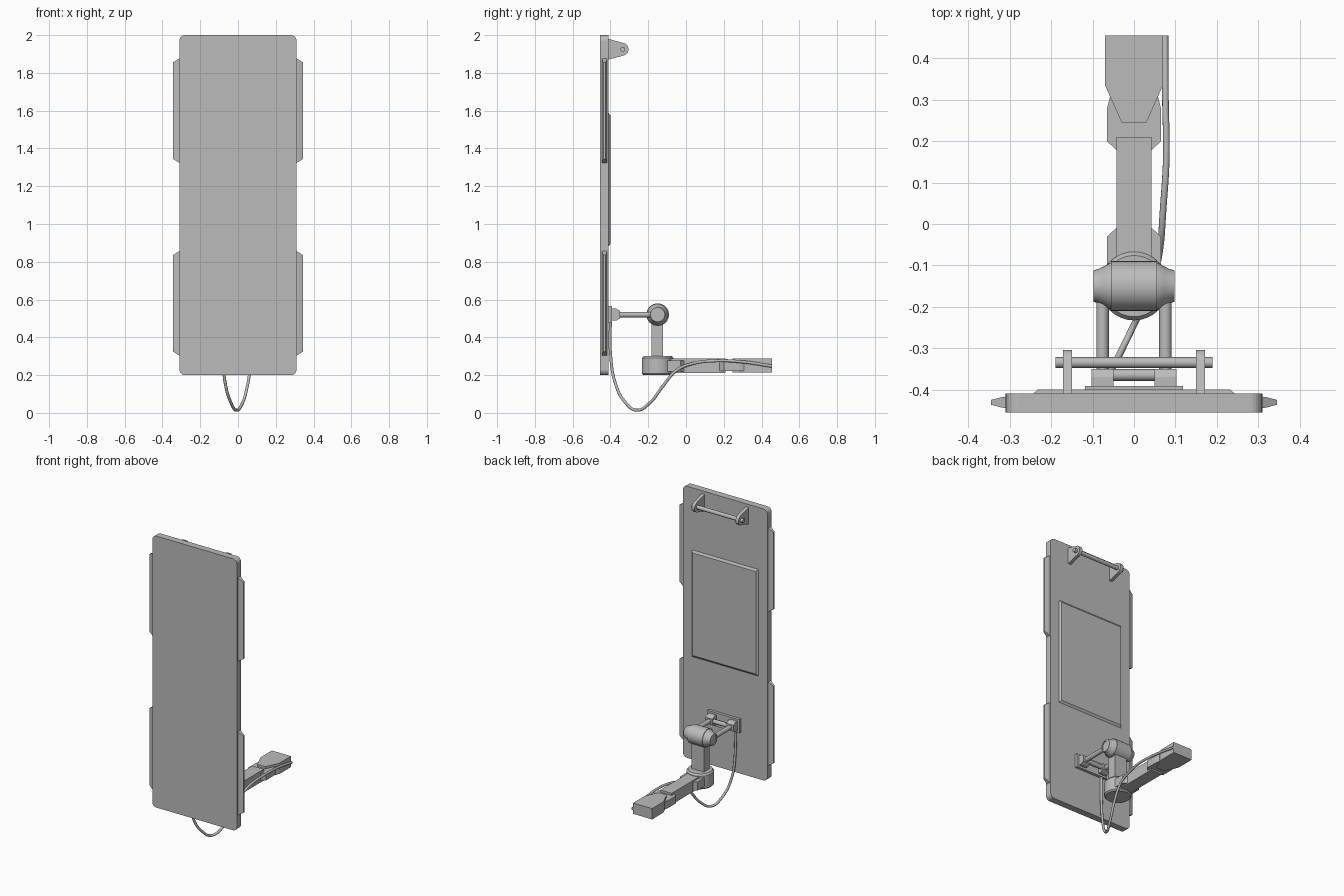
import bpy, bmesh, math
from mathutils import Matrix, Vector

cube = bpy.data.objects.get("Cube")
if cube:
    bpy.data.objects.remove(cube, do_unlink=True)

grey = bpy.data.materials.new("plain_grey")
grey.use_nodes = True
GREY = (0.5, 0.5, 0.5, 1)
grey.diffuse_color = GREY
grey.node_tree.nodes["Principled BSDF"].inputs["Base Color"].default_value = GREY


def finish(name, bm, smooth=False):
    bmesh.ops.recalc_face_normals(bm, faces=bm.faces)
    mesh = bpy.data.meshes.new(name)
    bm.to_mesh(mesh)
    bm.free()
    mesh.materials.append(grey)
    ob = bpy.data.objects.new(name, mesh)
    bpy.context.collection.objects.link(ob)
    if smooth:
        bpy.ops.object.select_all(action='DESELECT')
        ob.select_set(True)
        bpy.context.view_layer.objects.active = ob
        bpy.ops.object.shade_smooth_by_angle(angle=math.radians(35))
    return ob


def loft(name, rings, smooth=False):
    """Skin equal-length rings of points and cap both ends."""
    bm = bmesh.new()
    loops = [[bm.verts.new(p) for p in ring] for ring in rings]
    n = len(loops[0])
    for a, b in zip(loops, loops[1:]):
        for i in range(n):
            j = (i + 1) % n
            bm.faces.new((a[i], a[j], b[j], b[i]))
    bm.faces.new(loops[0])
    bm.faces.new(loops[-1])
    return finish(name, bm, smooth)


def box(name, x, y, z):
    corners = lambda h: [(x[0], y[0], h), (x[1], y[0], h), (x[1], y[1], h), (x[0], y[1], h)]
    return loft(name, [corners(z[0]), corners(z[1])])


def turned(name, centre, axis, profile, sides=32):
    """Lathe a list of (offset, radius) along an axis."""
    turn = Vector((0, 0, 1)).rotation_difference(Vector(axis)).to_matrix()
    rings = []
    for d, r in profile:
        ring = []
        for i in range(sides):
            a = math.tau * i / sides
            ring.append(Vector(centre) + turn @ Vector((r * math.cos(a), r * math.sin(a), d)))
        rings.append(ring)
    return loft(name, rings, True)


def plan(name, outline, z):
    """Extrude a half outline of (x, y), mirrored over x, between two heights."""
    full = outline + [(-x, y) for x, y in reversed(outline)]
    return loft(name, [[(x, y, h) for x, y in full] for h in z])


def rounded(w, z0, z1, r, y, steps=6):
    pts = []
    for k, (cx, cz) in enumerate(((w - r, z1 - r), (r - w, z1 - r), (r - w, z0 + r), (w - r, z0 + r))):
        for i in range(steps + 1):
            a = math.pi / 2 * (k + i / steps)
            pts.append((cx + r * math.cos(a), y, cz + r * math.sin(a)))
    return pts


def rect(w, z0, z1, y):
    return [(-w, y, z0), (w, y, z0), (w, y, z1), (-w, y, z1)]


# Main panel and raised back plate
loft("panel", [rounded(0.31, 0.2, 2, 0.03, y) for y in (-0.455, -0.41)])
loft("back_plate", [rect(0.245, 0.88, 1.59, -0.411), rect(0.232, 0.895, 1.575, -0.4)])

# Tapered fins along both edges
for s, side in ((1, "left"), (-1, "right")):
    for z0, level in ((0.3, "lower"), (1.32, "upper")):
        z1 = z0 + 0.56
        rings = []
        for x, t, inset in ((0.305, 0.014, 0), (0.318, 0.013, 0.008), (0.345, 0.006, 0.025)):
            rings.append([(s * x, -0.431 + dy, z) for dy, z in
                          ((-t, z0 + inset), (t, z0 + inset), (t, z1 - inset), (-t, z1 - inset))])
        loft(f"{side}_{level}_fin", rings)

    # Upper lug with rounded tip
    tip = [(-0.338 + 0.034 * math.cos(a), 1.925 + 0.034 * math.sin(a))
           for a in (math.radians(-70 + 14 * i) for i in range(11))]
    lug = [(-0.412, 1.98), (-0.412, 1.87)] + tip
    loft(f"{side}_upper_lug", [[(s * x, y, z) for y, z in lug] for x in (0.15, 0.172)])

    # Lower rod bracket and support rod
    loft(f"{side}_rod_bracket", [
        [(s * x, y, 0.52 + z) for x, z in ((0.05, -h), (0.103, -h), (0.103, h), (0.05, h))]
        for y, h in ((-0.394, 0.032), (-0.37, 0.032), (-0.35, 0.02))])
    turned(f"{side}_support_rod", (s * 0.076, -0.355, 0.52), (0, 1, 0), [(0, 0.015), (0.205, 0.015)], 20)

    # Flared elbow cap
    turned(f"{side}_elbow_cap", (0, -0.15, 0.52), (s, 0, 0),
           [(0.05, 0.057), (0.058, 0.056), (0.074, 0.047), (0.087, 0.041), (0.098, 0.038),
            (0.098, 0.03), (0.094, 0.03)])

turned("upper_bar", (0, -0.335, 1.925), (1, 0, 0), [(-0.19, 0.013), (0.19, 0.013)], 20)

# Lower mount and elbow
loft("mount_plate", [rect(0.118, 0.475, 0.565, -0.411), rect(0.118, 0.475, 0.565, -0.392)])
turned("mount_crossbar", (0, -0.365, 0.52), (1, 0, 0), [(-0.055, 0.014), (0.055, 0.014)], 20)
turned("elbow_drum", (0, -0.15, 0.52), (1, 0, 0), [(-0.055, 0.06), (0.055, 0.06)])
box("post", (-0.045, 0.045), (-0.183, -0.122), (0.29, 0.5))
turned("swivel_base", (0, -0.15, 0.2), (0, 0, 1),
       [(0, 0.075), (0.008, 0.083), (0.09, 0.083), (0.102, 0.074)])

# Articulated arm
plan("arm_root", [(0.065, -0.13), (0.065, -0.03), (0.043, -0.01)], (0.22, 0.278))
plan("arm_bar", [(0.042, -0.1), (0.042, 0.21)], (0.212, 0.287))
plan("arm_knuckle", [(0.042, 0.178), (0.065, 0.2), (0.065, 0.28), (0.055, 0.32)], (0.222, 0.272))
plan("end_block", [(0.03, 0.245), (0.07, 0.335), (0.07, 0.455)], (0.215, 0.287))

# Hanging cable
path = [(-0.08, -0.4, 0.5), (-0.08, -0.4, 0.32), (-0.068, -0.375, 0.16), (-0.04, -0.325, 0.06),
        (-0.008, -0.26, 0.014), (0.025, -0.19, 0.055), (0.05, -0.12, 0.145), (0.064, -0.05, 0.225),
        (0.07, 0.03, 0.26), (0.078, 0.16, 0.276), (0.076, 0.3, 0.27), (0.075, 0.455, 0.247)]
curve = bpy.data.curves.new("cable", 'CURVE')
curve.dimensions = '3D'
curve.bevel_depth = 0.008
curve.bevel_resolution = 3
curve.resolution_u = 8
curve.use_fill_caps = True
spline = curve.splines.new('BEZIER')
spline.bezier_points.add(len(path) - 1)
for point, co in zip(spline.bezier_points, path):
    point.co = co
    point.handle_left_type = point.handle_right_type = 'AUTO'
curve.materials.append(grey)
cable = bpy.data.objects.new("cable", curve)
bpy.context.collection.objects.link(cable)
